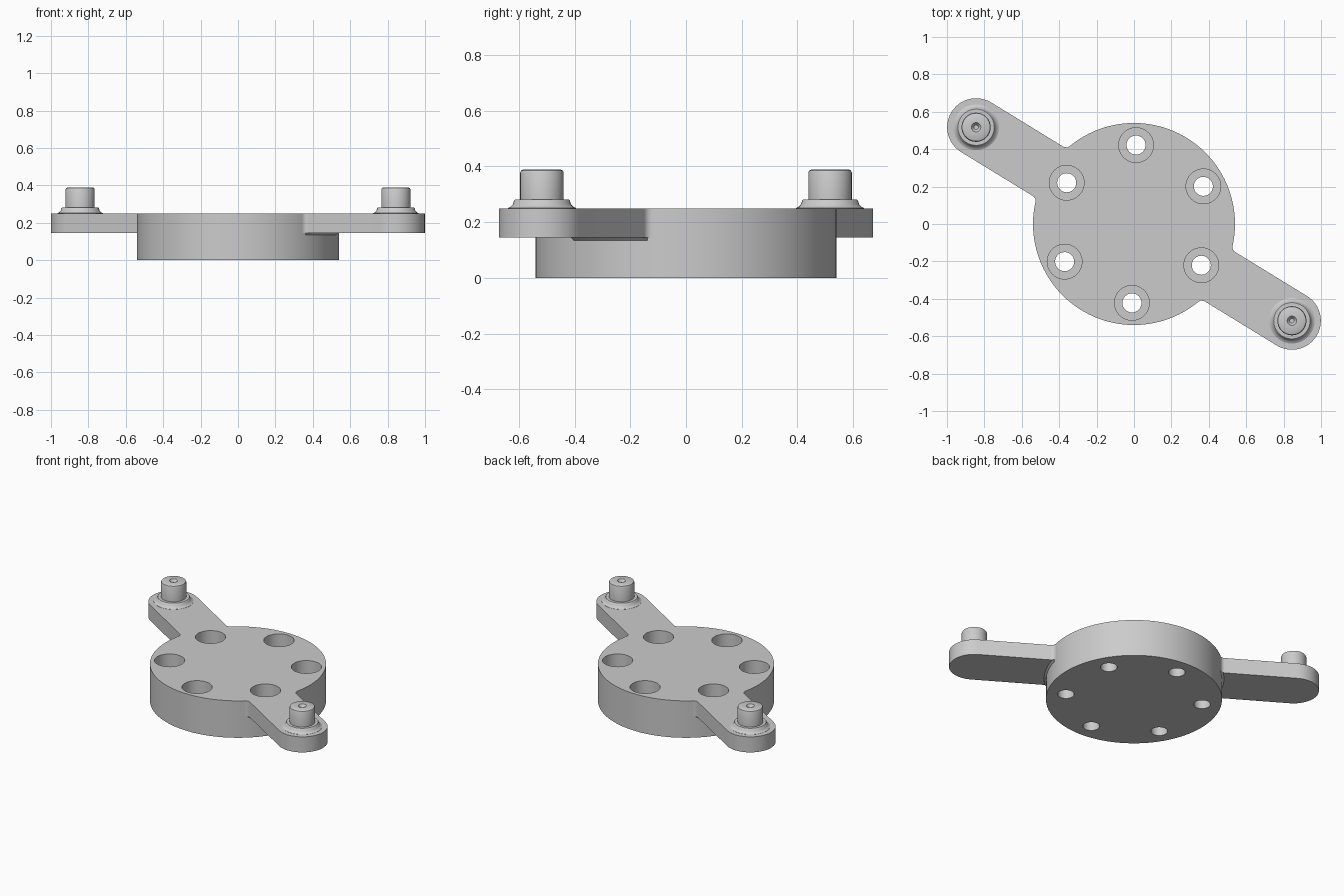
import bpy, bmesh
from math import sin, cos, pi, radians, sqrt, atan2, asin
from mathutils import Matrix

if "Cube" in bpy.data.objects:
    bpy.data.objects.remove(bpy.data.objects["Cube"])

steel = bpy.data.materials.new("grey steel")
steel.use_nodes = True
grey = (0.6, 0.6, 0.6, 1)
steel.diffuse_color = grey
steel.node_tree.nodes["Principled BSDF"].inputs["Base Color"].default_value = grey

TILT = radians(-31.5)          # direction of the arms
R, TOP, ARM_Z = 0.54, 0.25, 0.145
REACH, HALF = 0.99, 0.155      # pin distance and arm half width


def add_object(name, bm):
    bmesh.ops.recalc_face_normals(bm, faces=bm.faces)
    mesh = bpy.data.meshes.new(name)
    bm.to_mesh(mesh)
    bm.free()
    mesh.materials.append(steel)
    obj = bpy.data.objects.new(name, mesh)
    bpy.context.collection.objects.link(obj)
    return obj


def prism(name, points, z0, z1):
    bm = bmesh.new()
    base = bm.faces.new([bm.verts.new((x, y, z0)) for x, y in points])
    top = bmesh.ops.extrude_face_region(bm, geom=[base])["geom"]
    bmesh.ops.translate(bm, vec=(0, 0, z1 - z0),
                        verts=[v for v in top if isinstance(v, bmesh.types.BMVert)])
    return add_object(name, bm)


def arc(cx, cy, r, a0, a1, n):
    return [(cx + r * cos(a0 + (a1 - a0) * i / n), cy + r * sin(a0 + (a1 - a0) * i / n))
            for i in range(n + 1)]


def circle(x, y, r, n):
    return arc(x, y, r, 0, 2 * pi, n)[:-1]


def select_only(obj):
    bpy.ops.object.select_all(action='DESELECT')
    obj.select_set(True)
    bpy.context.view_layer.objects.active = obj


def combine(obj, other, operation):
    select_only(obj)
    mod = obj.modifiers.new("Boolean", 'BOOLEAN')
    mod.operation, mod.solver, mod.object = operation, 'EXACT', other
    bpy.ops.object.modifier_apply(modifier=mod.name)
    bpy.data.objects.remove(other)


def smooth(obj):
    select_only(obj)
    bpy.ops.object.shade_smooth_by_angle(angle=radians(32))


# Disc
body = prism("flange_body", circle(0, 0, R, 96), 0, TOP)

# Arm bar with rounded ends and filleted roots
f = 0.03
cx, cy = sqrt((R + f) ** 2 - (HALF + f) ** 2), HALF + f
root = arc(cx, cy, f, pi + atan2(cy, cx), 1.5 * pi, 6)
tip = arc(REACH, 0, HALF, pi / 2, -pi / 2, 24)
half = root + tip + [(x, -y) for x, y in reversed(root)]
outline = half + [(-x, -y) for x, y in half]
bar = prism("arm_bar", outline, ARM_Z, TOP)
bar.data.transform(Matrix.Rotation(TILT, 4, 'Z'))
combine(body, bar, 'UNION')

# Six counterbored bolt holes
for i in range(6):
    a = TILT + i * pi / 3
    x, y = 0.422 * cos(a), 0.422 * sin(a)
    combine(body, prism("bolt_hole", circle(x, y, 0.051, 32), -0.1, 0.3), 'DIFFERENCE')
    combine(body, prism("counterbore", circle(x, y, 0.093, 40), 0.13, 0.35), 'DIFFERENCE')
smooth(body)

# Pin profile: flared collar, chamfered post, centre-drilled top
pin_profile = [(0.122, 0.248), (0.122, 0.251), (0.112, 0.256), (0.104, 0.265), (0.1, 0.278),
               (0.097, 0.281), (0.078, 0.281), (0.078, 0.378), (0.075, 0.385),
               (0.068, 0.389), (0.025, 0.389), (0.012, 0.372), (0, 0.37)]

for side, name in ((0, "left"), (pi, "right")):
    a = TILT + side
    bm = bmesh.new()
    verts = [bm.verts.new((r, 0, z)) for r, z in pin_profile]
    edges = [bm.edges.new(pair) for pair in zip(verts, verts[1:])]
    bmesh.ops.spin(bm, geom=verts + edges, cent=(0, 0, 0), axis=(0, 0, 1),
                   angle=2 * pi, steps=40)
    bmesh.ops.remove_doubles(bm, verts=bm.verts, dist=0.0001)
    pin = add_object(name + "_pin", bm)
    pin.location = (REACH * cos(a), REACH * sin(a), 0)
    smooth(pin)

    # Small fillet under the arm where it meets the disc
    bm = bmesh.new()
    spread = asin(HALF / R)
    low = [bm.verts.new((x, y, ARM_Z - 0.012)) for x, y in arc(0, 0, R - 0.001, a - spread, a + spread, 12)]
    high = [bm.verts.new((x, y, ARM_Z)) for x, y in arc(0, 0, R + 0.012, a - spread, a + spread, 12)]
    inner = [bm.verts.new((x, y, ARM_Z)) for x, y in arc(0, 0, R - 0.001, a - spread, a + spread, 12)]
    for i in range(12):
        for p, q in ((low, high), (high, inner), (inner, low)):
            bm.faces.new((p[i], p[i + 1], q[i + 1], q[i]))
    for i in (0, 12):
        bm.faces.new((low[i], high[i], inner[i]))
    smooth(add_object(name + "_under_fillet", bm))
